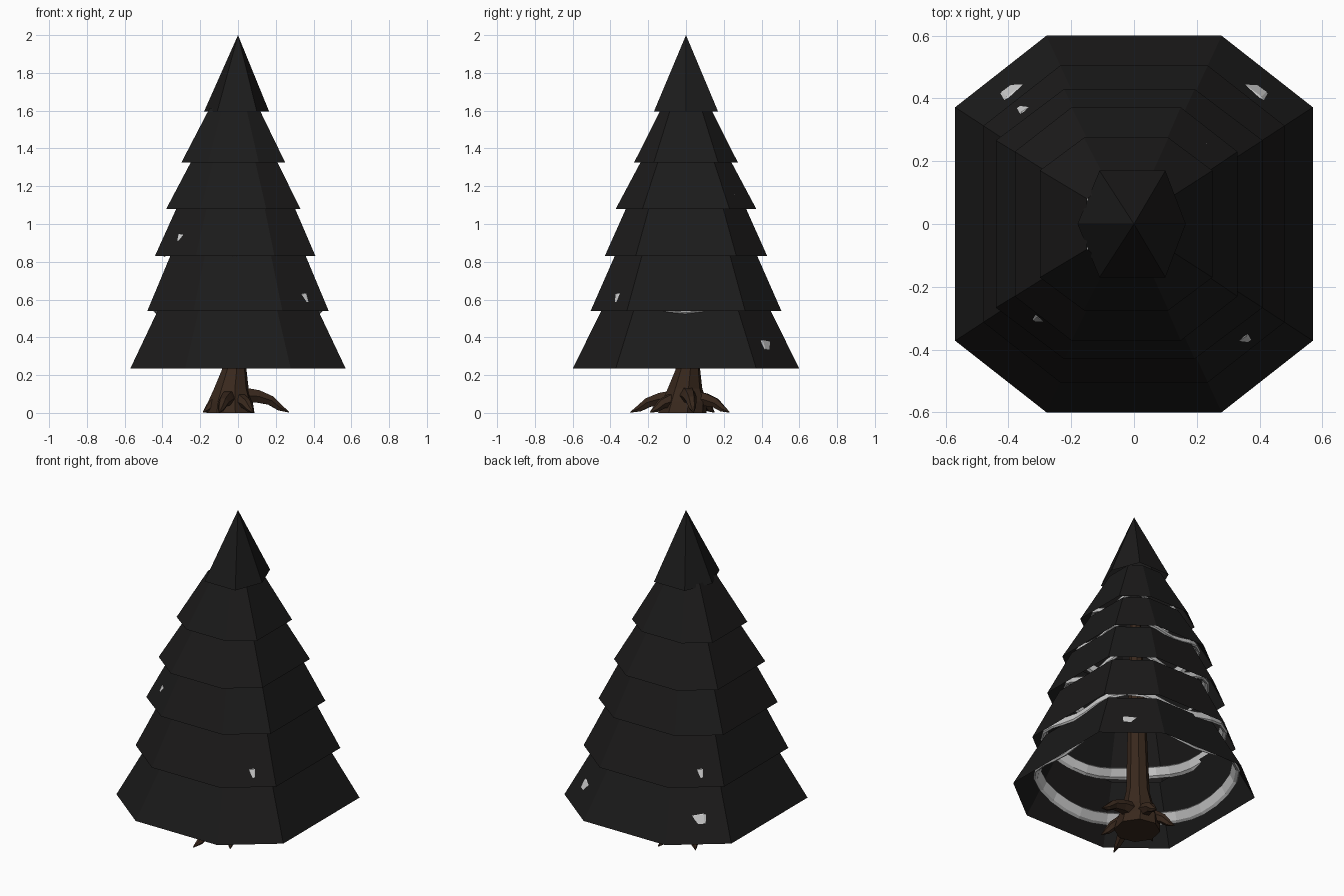
import bpy
from math import sin, cos, pi, radians, hypot

if "Cube" in bpy.data.objects:
    bpy.data.objects.remove(bpy.data.objects["Cube"])


def material(name, rgb):
    m = bpy.data.materials.new(name)
    m.diffuse_color = (*rgb, 1)
    m.use_nodes = True
    m.node_tree.nodes["Principled BSDF"].inputs["Base Color"].default_value = m.diffuse_color
    return m


NEEDLES = material("needles", (0.011, 0.0105, 0.0105))
BARK = material("bark", (0.04, 0.021, 0.012))
SILVER = material("silver", (0.55, 0.55, 0.55))


def loft(name, rings, mat, cap=False, closed=False):
    """Join equal-length rings of points with quads."""
    n, m = len(rings[0]), len(rings)
    verts = [p for r in rings for p in r]
    faces = [(k * n + i, k * n + (i + 1) % n, (k + 1) % m * n + (i + 1) % n, (k + 1) % m * n + i)
             for k in range(m if closed else m - 1) for i in range(n)]
    if cap:
        faces += [tuple(reversed(range(n))), tuple(range(len(verts) - n, len(verts)))]
    me = bpy.data.meshes.new(name)
    me.from_pydata(verts, [], faces)
    me.materials.append(mat)
    ob = bpy.data.objects.new(name, me)
    bpy.context.collection.objects.link(ob)
    return ob


def tube(name, pts, radii, depth, mat):
    """Faceted tapering tube along a path, converted to a mesh."""
    cu = bpy.data.curves.new(name, 'CURVE')
    cu.dimensions = '3D'
    cu.bevel_depth, cu.bevel_resolution = depth, 1
    cu.use_fill_caps = True
    sp = cu.splines.new('POLY')
    sp.points.add(len(pts) - 1)
    for p, co, r in zip(sp.points, pts, radii):
        p.co, p.radius = (*co, 1), r
    sp.use_smooth = False
    cu.materials.append(mat)
    ob = bpy.data.objects.new(name, cu)
    bpy.context.collection.objects.link(ob)
    bpy.ops.object.select_all(action='DESELECT')
    bpy.context.view_layer.objects.active = ob
    ob.select_set(True)
    bpy.ops.object.convert(target='MESH')


def octagon(cx, hx, hy, z):
    a, b = 0.49 * hx, 0.62 * hy
    return [(cx + x, y, z) for x, y in ((hx, -b), (hx, b), (a, hy), (-a, hy),
                                        (-hx, b), (-hx, -b), (-a, -hy), (a, -hy))]


# Branch tiers: centre x, half width, half depth, bottom z, top z, top scale
tiers = [(0, 0.57, 0.60, 0.235, 0.56, 0.73),
         (0, 0.48, 0.505, 0.54, 0.85, 0.73),
         (-0.015, 0.425, 0.43, 0.83, 1.10, 0.72),
         (-0.025, 0.355, 0.372, 1.08, 1.345, 0.62),
         (-0.025, 0.275, 0.275, 1.325, 1.615, 0.47)]
for i, (cx, hx, hy, z0, z1, s) in enumerate(tiers, 1):
    loft(f"branch_tier_{i}", [octagon(cx, hx, hy, z0),
                              octagon(cx * 0.8, hx * s, hy * s, z1)], NEEDLES)

# Six-sided tip
rim = [(0.165, 0, 1.595), (0.10, 0.17, 1.595), (-0.11, 0.17, 1.595),
       (-0.18, 0, 1.595), (-0.11, -0.17, 1.595), (0.10, -0.17, 1.595)]
tip = bpy.data.meshes.new("tree_tip")
tip.from_pydata(rim + [(0, 0, 2)], [], [(i, (i + 1) % 6, 6) for i in range(6)])
tip.materials.append(NEEDLES)
bpy.context.collection.objects.link(bpy.data.objects.new("tree_tip", tip))

# Garlands: wavy ribbons inside each tier that poke through some diagonal faces
# peak angle, lobes, wave low z, wave high z, how far the peak sticks out, half height
waves = [(90, 1, 0.30, 0.36, 0.010, 0.036), (135, 2, 0.555, 0.61, 0.002, 0.034),
         (-135, 1, 0.85, 0.93, 0.0, 0.026), (45, 1, 1.10, 1.14, 0.0, 0.024),
         (-90, 1, 1.345, 1.395, -0.002, 0.02)]
for i, ((cx, hx, hy, z0, z1, s), (peak, lobes, lo, hi, out, h)) in enumerate(zip(tiers, waves), 1):
    slope = (hx + hy) / 2 * (1 - s) / (z1 - z0)
    long = hypot(1, slope)
    rings = []
    for k in range(32):
        a = 2 * pi * k / 32
        up = (1 - cos(4 * a)) / 2
        z = lo + (hi - lo) * up
        surf = ((hx + hy) / 2 - slope * (z - z0)) * (1 + 0.11 * up)
        r = surf + out - 0.022 * (1 - cos(lobes * (a - radians(peak)))) - 0.035 * (1 - up)
        # cross-section leans with the branch surface
        ring = []
        for along, across in ((-1, -0.012), (-0.7, 0), (0.7, 0), (1, -0.012), (0.7, -0.024), (-0.7, -0.024)):
            rr = r - along * h * slope / long + across
            ring.append((cx + rr * cos(a), rr * sin(a), z + along * h / long))
        rings.append(ring)
    loft(f"garland_{i}", rings, SILVER, closed=True)

# Trunk: z, centre x, centre y, radius
rings = []
for z, cx, cy, r in ((0, -0.04, -0.02, 0.13), (0.06, -0.04, -0.01, 0.12),
                     (0.13, -0.035, -0.005, 0.093), (0.23, -0.02, 0.01, 0.066),
                     (0.6, -0.015, 0.01, 0.055), (1.35, -0.01, 0, 0.03)):
    rings.append([(cx + r * cos(k * pi / 4 + 0.2), cy + r * sin(k * pi / 4 + 0.2), z)
                  for k in range(8)])
loft("trunk", rings, BARK, True)

# Arched roots: tip x, tip y, arch height
tips = [(0.27, 0.04, 1.25), (0.03, 0.23, 1), (-0.17, 0.15, 1), (-0.185, -0.06, 0.9),
        (-0.10, -0.295, 1.05), (0.08, -0.19, 0.9)]
for i, (x, y, lift) in enumerate(tips, 1):
    path = [(0.15, 0.075), (0.45, 0.07), (0.68, 0.052), (0.84, 0.022), (1.0, 0.003)]
    pts = [(-0.03 + (x + 0.03) * t, y * t, z * lift) for t, z in path]
    tube(f"root_{i}", pts, [1.3, 1, 0.75, 0.5, 0.06], 0.038, BARK)
